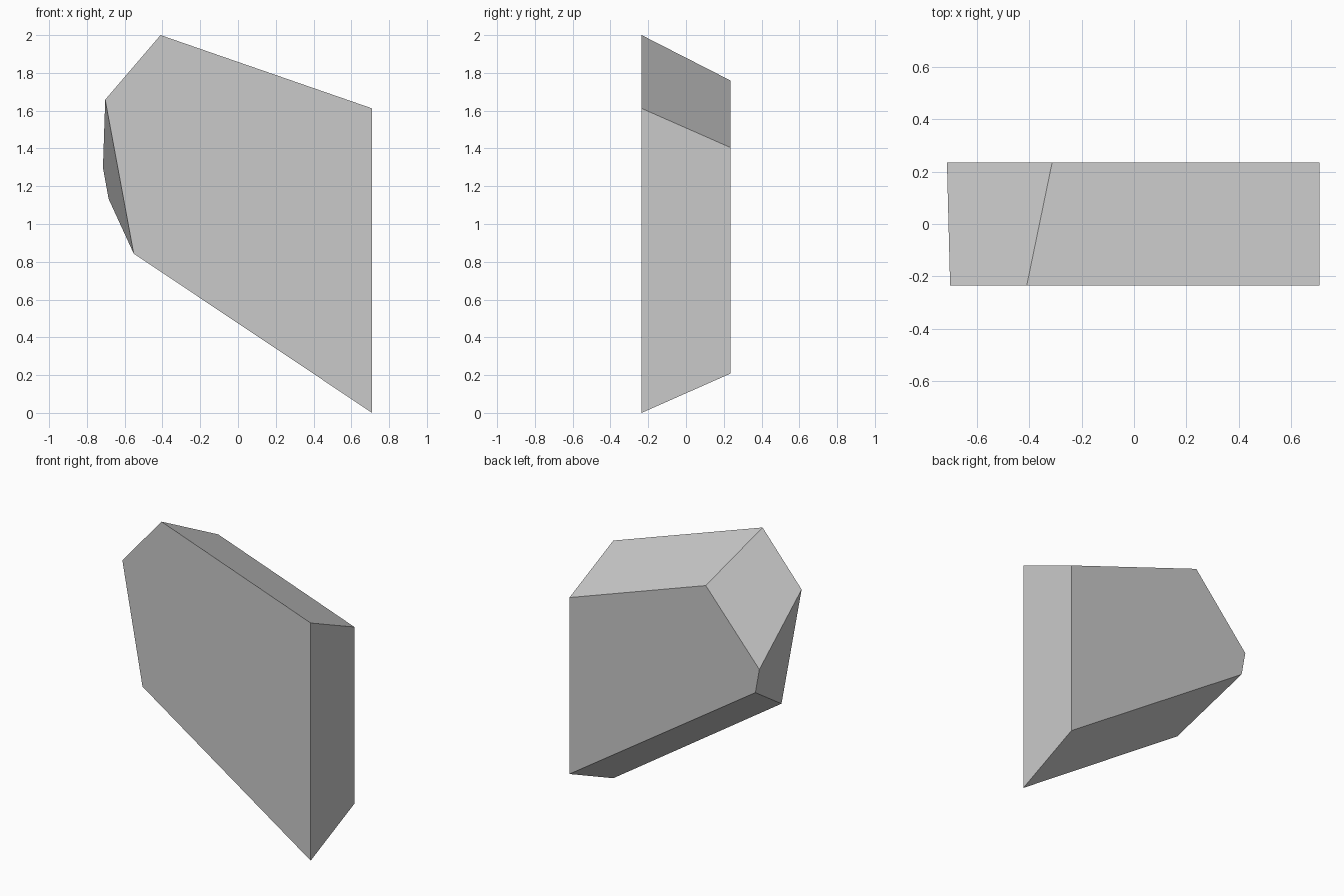
import bpy
import bmesh

cube = bpy.data.objects.get("Cube")
if cube:
    bpy.data.objects.remove(cube, do_unlink=True)

# Plain grey material
grey = bpy.data.materials.new("stone_grey")
grey.use_nodes = True
colour = (0.59, 0.59, 0.59, 1)
grey.diffuse_color = colour
grey.node_tree.nodes["Principled BSDF"].inputs["Base Color"].default_value = colour

# Matching front and back outlines (x, z), clockwise from the apex
half_depth = 0.235
front_outline = [(-0.41, 2.0), (0.71, 1.612), (0.71, 0.0), (-0.552, 0.843), (-0.703, 1.658)]
back_outline = [(-0.313, 1.76), (0.71, 1.405), (0.71, 0.208), (-0.685, 1.133), (-0.715, 1.298)]

# Angular slab with bevelled rim
bm = bmesh.new()
front = [bm.verts.new((x, -half_depth, z)) for x, z in front_outline]
back = [bm.verts.new((x, half_depth, z)) for x, z in back_outline]
bm.faces.new(front)
bm.faces.new(back[::-1])
for i in range(len(front)):
    j = (i + 1) % len(front)
    bm.faces.new((front[i], back[i], back[j], front[j]))
bmesh.ops.recalc_face_normals(bm, faces=bm.faces)

mesh = bpy.data.meshes.new("faceted_slab")
bm.to_mesh(mesh)
bm.free()
mesh.materials.append(grey)
slab = bpy.data.objects.new("faceted_slab", mesh)
bpy.context.collection.objects.link(slab)
